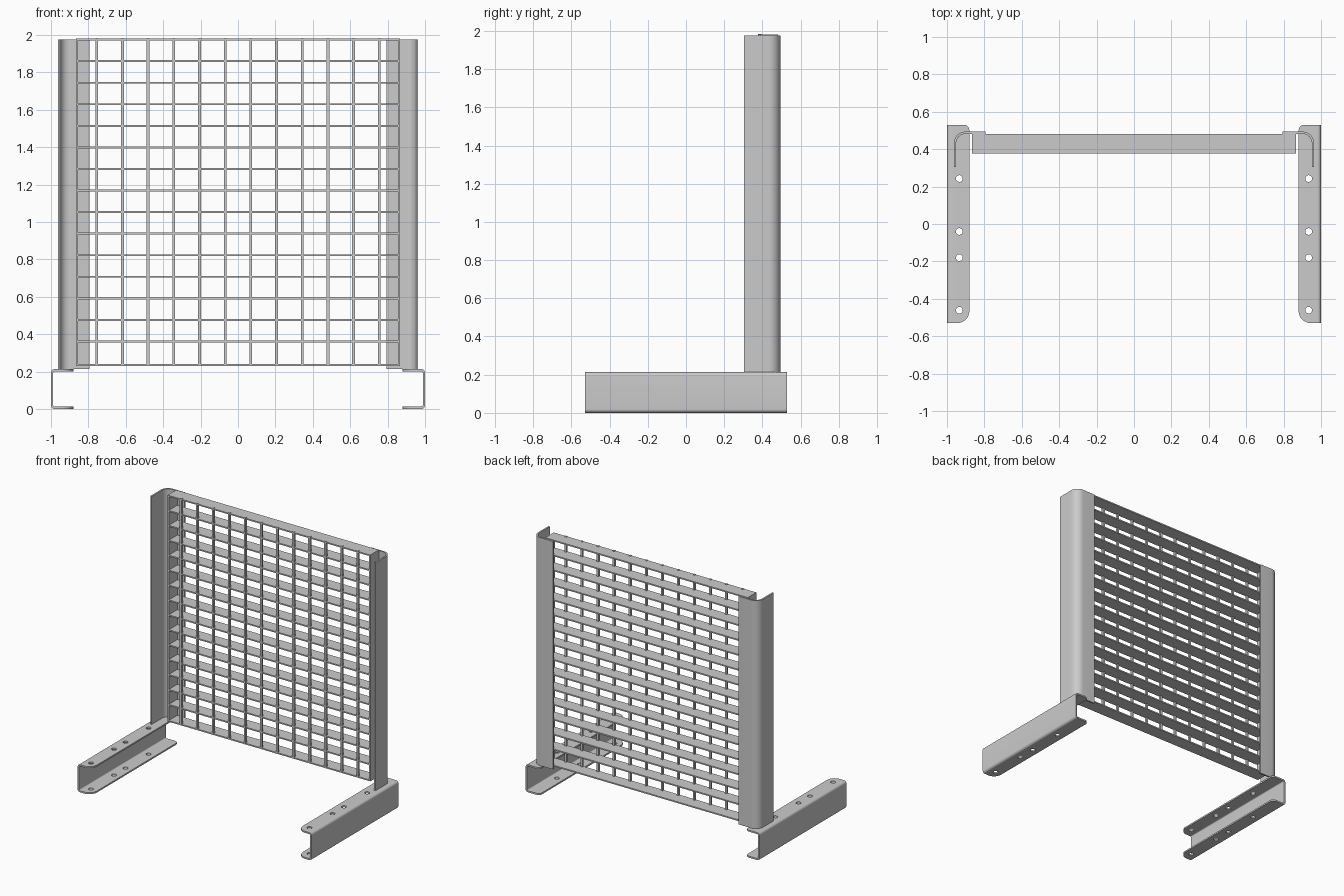
import bpy, bmesh, math
from mathutils import Vector, Matrix

if "Cube" in bpy.data.objects:
    bpy.data.objects.remove(bpy.data.objects["Cube"])


def outline(corners, steps=8):
    """Closed 2D outline; each corner is (x, y) or (x, y, fillet radius)."""
    pts = []
    for i, c in enumerate(corners):
        p = Vector(c[:2])
        r = c[2] if len(c) > 2 else 0
        if not r:
            pts.append(p)
            continue
        u = (Vector(corners[i - 1][:2]) - p).normalized()
        v = (Vector(corners[(i + 1) % len(corners)][:2]) - p).normalized()
        centre = p + (u + v) * r
        for k in range(steps + 1):
            t = math.pi / 2 * k / steps
            pts.append(centre - (v * math.cos(t) + u * math.sin(t)) * r)
    return pts


def finish(name, bm):
    bmesh.ops.recalc_face_normals(bm, faces=bm.faces)
    me = bpy.data.meshes.new(name)
    bm.to_mesh(me)
    bm.free()
    ob = bpy.data.objects.new(name, me)
    bpy.context.collection.objects.link(ob)
    return ob


def prism(name, pts, axis, lo, hi):
    """Extrude a 2D outline along y (outline in xz) or z (outline in xy)."""
    bm = bmesh.new()
    place = (lambda p, d: (p.x, d, p.y)) if axis == 'y' else (lambda p, d: (p.x, p.y, d))
    face = bm.faces.new([bm.verts.new(place(p, lo)) for p in pts])
    ext = bmesh.ops.extrude_face_region(bm, geom=[face])
    verts = [g for g in ext['geom'] if isinstance(g, bmesh.types.BMVert)]
    bmesh.ops.translate(bm, verts=verts, vec=place(Vector((0, 0)), hi - lo))
    return finish(name, bm)


def boxes(name, items):
    """One mesh of many boxes, each (centre, size)."""
    bm = bmesh.new()
    for c, s in items:
        bmesh.ops.create_cube(bm, size=1, matrix=Matrix.Translation(c) @ Matrix.Diagonal((*s, 1)))
    return finish(name, bm)


def mirrored(ob, cuts=()):
    """Apply boolean cuts, then mirror across x."""
    for cutter, op in cuts:
        m = ob.modifiers.new("cut", 'BOOLEAN')
        m.object, m.operation, m.solver = cutter, op, 'EXACT'
    ob.modifiers.new("mirror", 'MIRROR')
    bpy.context.view_layer.update()
    me = bpy.data.meshes.new_from_object(ob.evaluated_get(bpy.context.evaluated_depsgraph_get()))
    ob.modifiers.clear()
    ob.data = me
    for cutter, _ in cuts:
        bpy.data.objects.remove(cutter)
    bpy.ops.object.select_all(action='DESELECT')
    bpy.context.view_layer.objects.active = ob
    ob.select_set(True)
    bpy.ops.object.shade_smooth_by_angle(angle=math.radians(30))


T = 0.012          # sheet thickness
FOOT_H = 0.213
TOP = 1.975

# Feet: channels opening inwards, with rounded flange corners and bolt holes
foot = prism("feet", outline([
    (-0.88, 0), (-1, 0, 0.02), (-1, FOOT_H, 0.02), (-0.88, FOOT_H),
    (-0.88, FOOT_H - T), (-1 + T, FOOT_H - T, 0.008), (-1 + T, T, 0.008), (-0.88, T)]),
    'y', -0.53, 0.53)
plan = prism("plan_cutter", outline([
    (-1.1, -0.6), (-1.1, 0.6), (-1.05, 0.6), (-1.05, 0.53),
    (-0.8801, 0.53, 0.03), (-0.8801, -0.53, 0.065), (-1.05, -0.53), (-1.05, -0.6)]),
    'z', -0.1, 0.4)
bm = bmesh.new()
for y in (0.243, -0.04, -0.18, -0.461):
    bmesh.ops.create_cone(bm, cap_ends=True, segments=24, radius1=0.018, radius2=0.018,
                          depth=0.5, matrix=Matrix.Translation((-0.934, y, 0.1)))
holes = finish("hole_cutter", bm)
mirrored(foot, [(plan, 'INTERSECT'), (holes, 'DIFFERENCE')])

# Posts: bent angle sections standing on the feet
post = prism("posts", outline([
    (-0.963, 0.304), (-0.963, 0.494, 0.062), (-0.793, 0.494),
    (-0.793, 0.494 - T), (-0.963 + T, 0.494 - T, 0.05), (-0.963 + T, 0.304)]),
    'z', FOOT_H, TOP)
mirrored(post)

# Grating: flat bars, end plates and square cross rods along the front edge
Y0, Y1 = 0.378, 0.482
yc, depth = (Y0 + Y1) / 2, Y1 - Y0
heights = [1.975 - 0.1153 * i for i in range(15)] + [0.236]
boxes("grating_bars", [((0, yc, z), (1.726, depth, 0.01)) for z in heights])
boxes("grating_end_plates", [((s * 0.861, yc, 1.1055), (0.01, depth, 1.749)) for s in (-1, 1)])
boxes("grating_rods", [((-0.755 + 0.13727 * i, Y0 + 0.008, 1.107), (0.015, 0.017, 1.752))
                       for i in range(12)])
